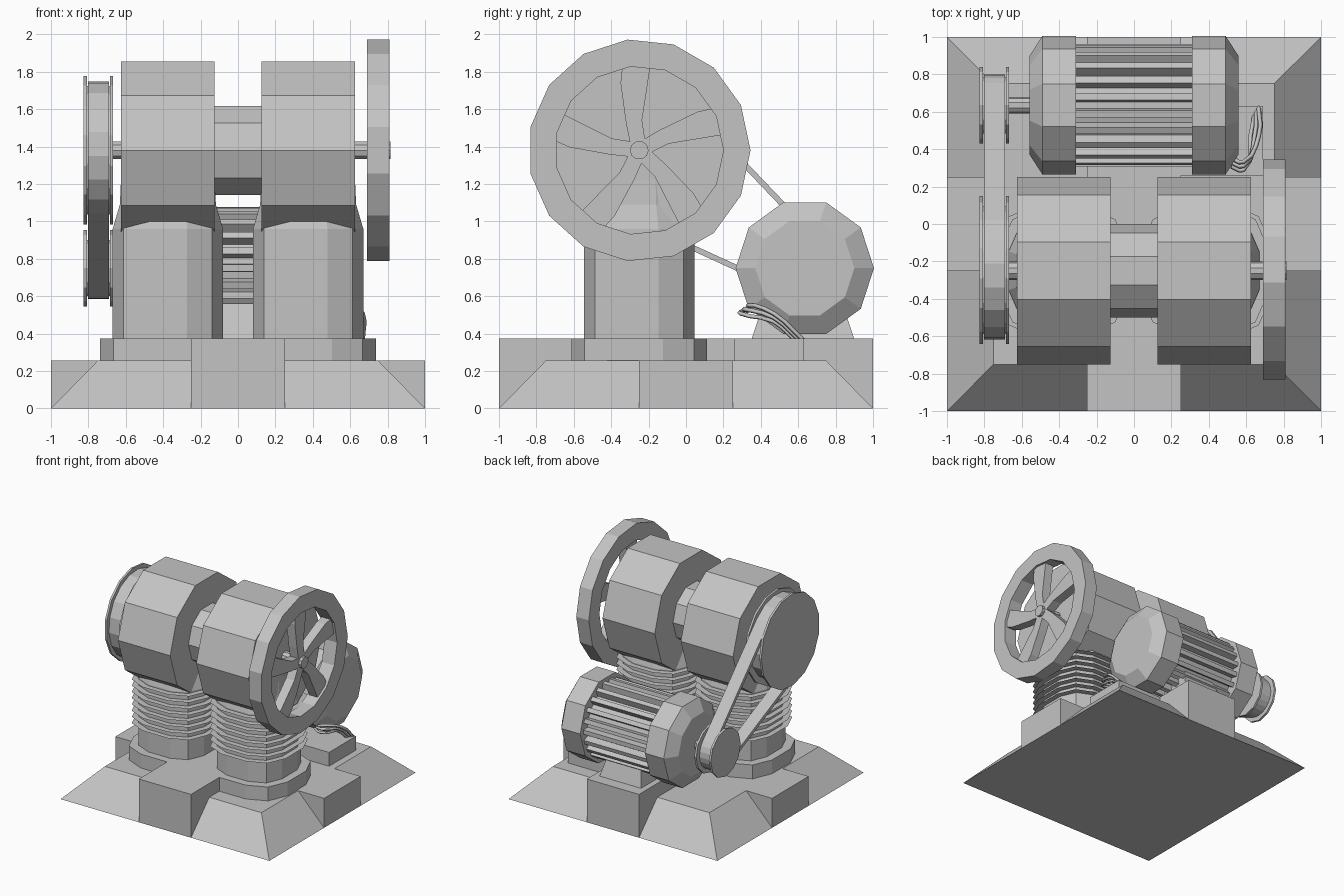
import bpy, bmesh, math
from mathutils import Vector

if "Cube" in bpy.data.objects:
    bpy.data.objects.remove(bpy.data.objects["Cube"])

grey = bpy.data.materials.new("machine_grey")
grey.diffuse_color = (0.55, 0.55, 0.55, 1)
grey.use_nodes = True
grey.node_tree.nodes["Principled BSDF"].inputs["Base Color"].default_value = grey.diffuse_color


def loft(name, rings, loop=False, caps=True):
    """Skin a list of equal-length point rings; loop joins last to first."""
    bm = bmesh.new()
    vs = [[bm.verts.new(p) for p in r] for r in rings]
    n = len(vs[0])
    for i in range(len(vs) if loop else len(vs) - 1):
        a, b = vs[i], vs[(i + 1) % len(vs)]
        for j in range(n):
            k = (j + 1) % n
            bm.faces.new((a[j], a[k], b[k], b[j]))
    if caps and not loop:
        bm.faces.new(vs[0])
        if len(vs) > 1:
            bm.faces.new(vs[-1])
    bmesh.ops.recalc_face_normals(bm, faces=bm.faces)
    me = bpy.data.meshes.new(name)
    bm.to_mesh(me)
    bm.free()
    me.materials.append(grey)
    ob = bpy.data.objects.new(name, me)
    bpy.context.collection.objects.link(ob)
    return ob


def circ(x, r, n, c):
    """Ring of n points around an axis parallel to x, first vertex at +y."""
    return [(x, c[0] + r * math.cos(2 * math.pi * i / n),
             c[1] + r * math.sin(2 * math.pi * i / n)) for i in range(n)]


def turned(name, profile, n, c):
    return loft(name, [circ(x, r, n, c) for x, r in profile])


def rect(x0, x1, y0, y1, z):
    return [(x0, y0, z), (x1, y0, z), (x1, y1, z), (x0, y1, z)]


def box(name, x0, x1, y0, y1, z0, z1):
    return loft(name, [rect(x0, x1, y0, y1, z0), rect(x0, x1, y0, y1, z1)])


CRANK = (-0.25, 1.38)
MOTOR = (0.635, 0.75)

# Base: sloped slab with a crossing of two beams
loft("base_slab", [rect(-1, 1, -1, 1, 0), rect(-.75, .75, -.75, .75, .255)])
box("base_side_beam", -1, 1, -.25, .25, 0, .255)
box("base_long_beam", -.25, .25, -1, 1, 0, .375)
box("terminal_box", .2, .69, .26, .63, .2, .375)

# Cylinders: twelve-sided rounded section
QUARTER = [(.295, -.103), (.295, .103), (.237, .237)]


def section(cx, s, z):
    pts = []
    for q in range(4):
        a = q * math.pi / 2
        for x, y in QUARTER:
            pts.append((cx + s * (x * math.cos(a) - y * math.sin(a)),
                        -.25 + s * (x * math.sin(a) + y * math.cos(a)), z))
    return pts


for side, cx in (("left", -.375), ("right", .375)):
    loft(side + "_cylinder_flange", [section(cx, 1.23, .2), section(cx, 1.23, .375)])
    loft(side + "_cylinder", [section(cx, s, z) for s, z in
                              ((1, .37), (1, .96), (.87, 1.09), (.85, 1.22))])
    # paper-thin cooling fins
    for i in range(8):
        loft(f"{side}_cooling_fin_{i}", [section(cx, 1.16, .57 + .054 * i)])
    # crank housing drum
    turned(side + "_crank_housing", [(cx - .25, .5), (cx + .25, .5)], 10, CRANK)

turned("centre_coupling", [(-.13, .25), (.13, .25)], 10, CRANK)
turned("crank_shaft", [(-.82, .05), (.815, .05)], 10, CRANK)

# Flywheel: rim and five swept spokes
loft("flywheel_rim", [circ(x, r, 15, CRANK) for x, r in
                      ((.69, .595), (.81, .595), (.81, .45), (.69, .45))], loop=True)
SPOKE = [(-.04, 0), (-.07, .14), (-.1, .36), (-.09, .455), (.06, .455), (.015, .16), (.04, 0)]
for i in range(5):
    a = math.radians(72 * i)
    ca, sa = math.cos(a), math.sin(a)
    rings = [[(x, CRANK[0] + u * ca - v * sa, CRANK[1] + u * sa + v * ca) for u, v in SPOKE]
             for x in (.71, .79)]
    loft(f"flywheel_spoke_{i}", rings)

# Pulleys: drum between two thin flanges
for name, c, r, n in (("crank_pulley", CRANK, .4, 15), ("motor_pulley", MOTOR, .205, 12)):
    d = r - .055
    turned(name, [(-.825, r), (-.807, r), (-.807, d), (-.685, d), (-.685, r), (-.667, r)], n, c)

# Belt: band around both pulleys, tangent between them
dy, dz = MOTOR[0] - CRANK[0], MOTOR[1] - CRANK[1]
R1, R2 = .37, .165
phi = math.atan2(dz, dy)
beta = math.acos((R1 - R2) / math.hypot(dy, dz))


def belt_path(x, off):
    pts = []
    for c, r, a0, a1 in ((CRANK, R1, phi + beta, phi - beta + 2 * math.pi),
                         (MOTOR, R2, phi - beta, phi + beta)):
        for i in range(11):
            a = a0 + (a1 - a0) * i / 10
            pts.append((x, c[0] + (r + off) * math.cos(a), c[1] + (r + off) * math.sin(a)))
    return pts


loft("drive_belt", [belt_path(-.803, 0), belt_path(-.69, 0),
                    belt_path(-.69, -.03), belt_path(-.803, -.03)], loop=True)

# Electric motor: end caps, ribbed body, shaft and foot
for side, s in (("left", -1), ("right", 1)):
    turned(side + "_motor_cap", [(s * .31, .37), (s * .49, .37), (s * .558, .265)], 10, MOTOR)
turned("motor_shaft", [(-.8, .045), (-.5, .045)], 10, MOTOR)

TEETH = 22


def ribbed(x):
    pts = []
    for i in range(TEETH):
        for off, r in ((-.28, .27), (-.2, .328), (.2, .328), (.28, .27)):
            a = 2 * math.pi * (i + off) / TEETH
            pts.append((x, MOTOR[0] + r * math.cos(a), MOTOR[1] + r * math.sin(a)))
    return pts


loft("motor_ribbed_body", [ribbed(-.32), ribbed(.32)])
loft("motor_foot", [rect(-.2, .2, .35, .9, .37), rect(-.15, .15, .42, .83, .58)])

# Three cables from the motor cap to the terminal box
for i in range(3):
    o = (i - 1) * .022
    cu = bpy.data.curves.new(f"cable_{i}", 'CURVE')
    cu.dimensions = '3D'
    cu.bevel_depth = .012
    cu.bevel_resolution = 0
    cu.resolution_u = 3
    cu.use_fill_caps = True
    sp = cu.splines.new('BEZIER')
    path = [(.52, .33 + o, .52), (.585, .31 + o, .53 + o), (.645 + o, .47, .485 + o),
            (.655 + o / 2, .605 + o, .365)]
    sp.bezier_points.add(len(path) - 1)
    for bp, p in zip(sp.bezier_points, path):
        bp.co = Vector(p)
        bp.handle_left_type = bp.handle_right_type = 'AUTO'
    cu.materials.append(grey)
    bpy.context.collection.objects.link(bpy.data.objects.new(f"cable_{i}", cu))
